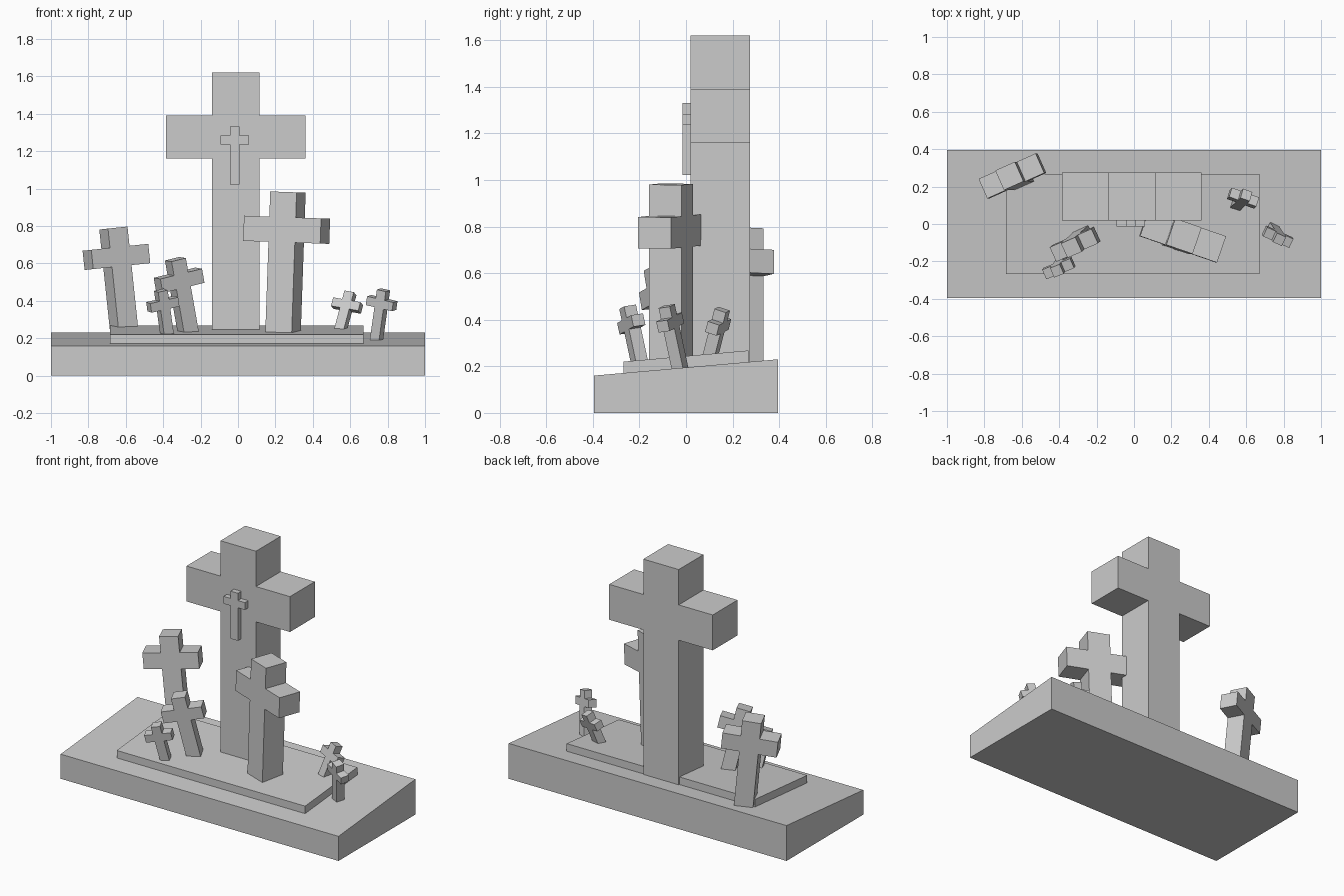
import bpy, bmesh
from math import radians
from mathutils import Matrix, Vector

if "Cube" in bpy.data.objects:
    bpy.data.objects.remove(bpy.data.objects["Cube"])


def prism(name, outline, axis, half):
    """Closed outline in a plane, extruded symmetrically along axis (0=x, 1=y)."""
    bm = bmesh.new()
    pts = []
    for a, z in outline:
        pts.append((-half, a, z) if axis == 0 else (a, -half, z))
    face = bm.faces.new([bm.verts.new(p) for p in pts])
    ext = bmesh.ops.extrude_face_region(bm, geom=[face])
    move = Vector((2 * half, 0, 0)) if axis == 0 else Vector((0, 2 * half, 0))
    bmesh.ops.translate(bm, vec=move,
                        verts=[g for g in ext["geom"] if isinstance(g, bmesh.types.BMVert)])
    bmesh.ops.recalc_face_normals(bm, faces=bm.faces)
    mesh = bpy.data.meshes.new(name)
    bm.to_mesh(mesh)
    bm.free()
    obj = bpy.data.objects.new(name, mesh)
    bpy.context.collection.objects.link(obj)
    return obj


# Cross outline around the centre of its arms, mirrored left to right
W, ARM, TOP, T, BOTTOM = 0.1275, 0.3725, 0.345, 0.115, -1.155
right_side = [(W, BOTTOM), (W, -T), (ARM, -T), (ARM, T), (W, T), (W, TOP)]
CROSS = right_side + [(-x, z) for x, z in reversed(right_side)]


def cross(name, centre, scale, yaw=0, pitch=0, roll=0):
    """pitch > 0 leans to the front, roll > 0 leans to the right."""
    obj = prism(name, CROSS, 1, W)
    obj.matrix_world = (Matrix.Translation(centre)
                        @ Matrix.Rotation(radians(roll), 4, 'Y')
                        @ Matrix.Rotation(radians(pitch), 4, 'X')
                        @ Matrix.Rotation(radians(yaw), 4, 'Z')
                        @ Matrix.Scale(scale, 4))
    return obj


# Base with sloping top
prism("base", [(-0.395, 0), (0.395, 0), (0.395, 0.23), (-0.395, 0.16)], 0, 1.0)

# Thin slab lying on the slope
slab = prism("slab", [(-0.268, 0.15), (0.268, 0.198), (0.268, 0.268), (-0.268, 0.22)], 0, 0.678)
slab.location.x = -0.007

# Large cross and the small relief on its front
cross("main_cross", (-0.0125, 0.1475, 1.275), 1.0)
cross("relief_cross", (-0.017, 0.012, 1.26), 0.206)

# Leaning crosses around it
cross("right_large_cross", (0.26, -0.065, 0.78), 0.585, -19, 0, 2)
cross("left_back_cross", (-0.65, 0.257, 0.635), 0.45, 24, 0, -6)
cross("left_middle_cross", (-0.315, -0.108, 0.51), 0.335, 23.5, 9, -10)
cross("left_front_cross", (-0.402, -0.235, 0.382), 0.22, 22, 12, -8)
cross("right_back_cross", (0.583, 0.138, 0.375), 0.21, -20, -14, 15)
cross("right_front_cross", (0.768, -0.068, 0.388), 0.21, -24, 12, 8)
